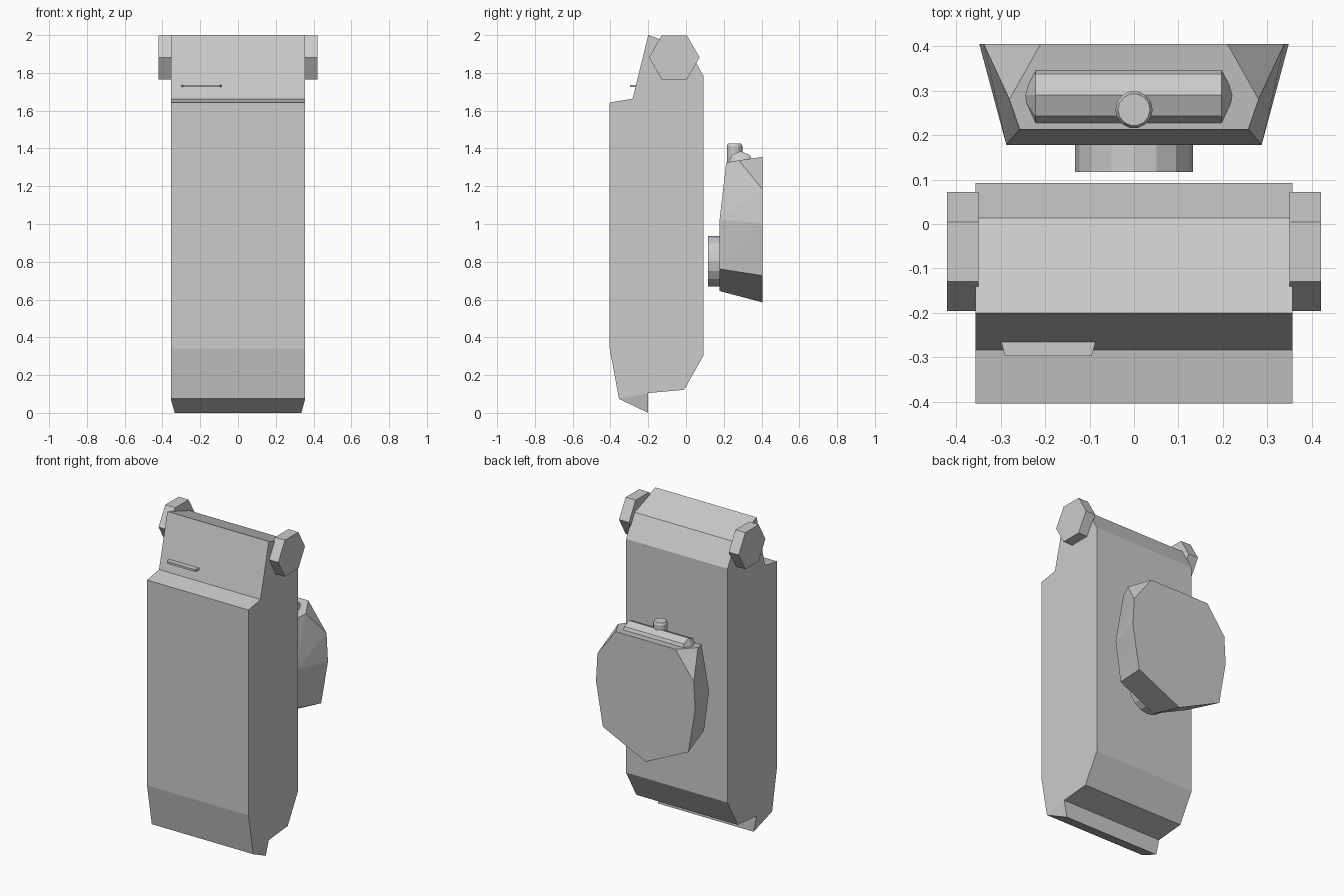
import bpy, bmesh
from math import pi, cos, sin
from mathutils import Vector

if "Cube" in bpy.data.objects:
    bpy.data.objects.remove(bpy.data.objects["Cube"])


def finish(name, bm):
    bmesh.ops.recalc_face_normals(bm, faces=bm.faces)
    mesh = bpy.data.meshes.new(name)
    bm.to_mesh(mesh)
    bm.free()
    ob = bpy.data.objects.new(name, mesh)
    bpy.context.collection.objects.link(ob)
    return ob


def hull(name, points):
    bm = bmesh.new()
    for p in points:
        bm.verts.new(p)
    bmesh.ops.convex_hull(bm, input=bm.verts[:])
    bmesh.ops.dissolve_limit(bm, angle_limit=0.02, verts=bm.verts[:], edges=bm.edges[:])
    return finish(name, bm)


def lathe(name, center, axis, profile, sides, phase=0.0):
    """Faceted solid of revolution; profile is (radius, distance along axis)."""
    a = Vector(axis)
    u = Vector((0, 0, 1)) if a.z == 0 else Vector((1, 0, 0))
    v = a.cross(u)
    bm = bmesh.new()
    rings = []
    for r, h in profile:
        rings.append([bm.verts.new(Vector(center) + a * h
                      + r * (u * cos(phase + 2 * pi * i / sides) + v * sin(phase + 2 * pi * i / sides)))
                      for i in range(sides)])
    for lo, hi in zip(rings, rings[1:]):
        for i in range(sides):
            j = (i + 1) % sides
            bm.faces.new((lo[i], lo[j], hi[j], hi[i]))
    bm.faces.new(rings[0])
    bm.faces.new(rings[-1])
    return finish(name, bm)


# Main body: side profile (y, z), starting at the two edges that carry the foot wedge
W = 0.356
profile = [(-0.355, 0.075), (-0.2, 0.105), (-0.01, 0.122), (0.092, 0.302),
           (0.092, 1.785), (0.014, 1.925), (-0.2, 2.0), (-0.283, 1.663),
           (-0.404, 1.643), (-0.404, 0.34)]
bm = bmesh.new()
left, right = [[bm.verts.new((x, y, z)) for y, z in profile] for x in (-W, W)]
tip_l, tip_r = [bm.verts.new((x, -0.2, 0.0)) for x in (-0.335, 0.335)]
bm.faces.new(left)
bm.faces.new(right)
n = len(profile)
for i in range(1, n):
    j = (i + 1) % n
    bm.faces.new((left[i], left[j], right[j], right[i]))
# foot wedge with slanted ends
bm.faces.new((left[0], right[0], tip_r, tip_l))
bm.faces.new((left[1], tip_l, tip_r, right[1]))
bm.faces.new((left[0], tip_l, left[1]))
bm.faces.new((right[0], right[1], tip_r))
finish("main_body", bm)

# Hexagonal knobs on the upper sides
for side, sx in (("left", -1), ("right", 1)):
    lathe(side + "_knob", (0, -0.062, 1.882), (sx, 0, 0),
          [(0.134, 0.35), (0.134, 0.42)], 6, pi / 6)

# Small lip on the upper front
hull("front_lip", [(x, y, z) for z in (1.724, 1.737)
                   for x, y in ((-0.30, -0.26), (-0.085, -0.26), (-0.29, -0.297), (-0.095, -0.297))])

# Rear pod: faceted shell from mirrored half points
half = [(0.21, 0.405, 1.355), (0.338, 0.405, 1.183), (0.348, 0.405, 1.005),
        (0.30, 0.405, 0.727), (0, 0.405, 0.585), (0.287, 0.178, 1.023),
        (0.25, 0.178, 0.762), (0, 0.178, 0.645), (0.257, 0.213, 1.326),
        (0.28, 0.28, 1.337)]
hull("rear_pod", half + [(-x, y, z) for x, y, z in half if x])

# Round mount in front of the pod
lathe("pod_mount", (0, 0.117, 0.803), (0, 1, 0), [(0.133, 0), (0.133, 0.065)], 16)

# Roller with pointed ends and button on top of the pod
lathe("pod_roller", (-0.012, 0.29, 1.318), (1, 0, 0),
      [(0.006, -0.239), (0.067, -0.209), (0.067, 0.209), (0.006, 0.239)], 8)
lathe("pod_button", (0, 0.257, 1.31), (0, 0, 1),
      [(0.042, 0), (0.042, 0.103), (0.036, 0.115)], 14)
